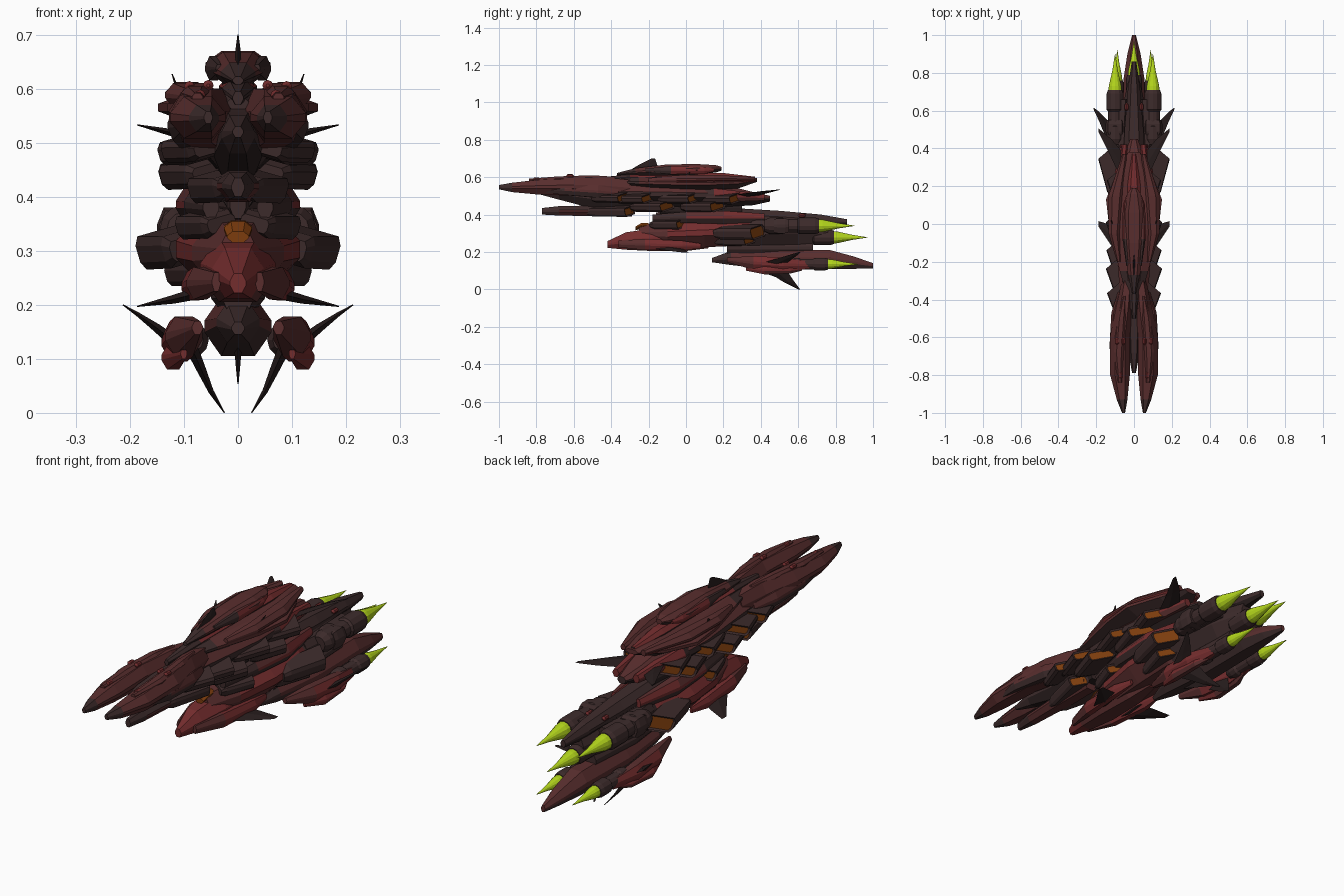
import bpy, bmesh, math
from mathutils import Vector


def material(name, rgb):
    m = bpy.data.materials.new(name)
    m.diffuse_color = (*rgb, 1)
    return m


MAROON = material("dark maroon", (0.1, 0.027, 0.027))
RED = material("armour red", (0.175, 0.026, 0.027))
GREY = material("brown grey", (0.046, 0.024, 0.024))
BLACK = material("near black", (0.022, 0.013, 0.013))
ORANGE = material("hangar orange", (0.2, 0.045, 0.004))
GREEN = material("exhaust green", (0.46, 0.68, 0.012))


def loft(name, rings, mats, rule=None, mirror=False, rear_inset=0):
    """Skin closed rings of points; optional mirrored copy across x = 0."""
    bm = bmesh.new()
    nose = []
    for s in ((1, -1) if mirror else (1,)):
        vs = [[bm.verts.new((s * p[0], p[1], p[2])) for p in r] for r in rings]
        n = len(vs[0])
        for i in range(len(vs) - 1):
            for j in range(n):
                k = (j + 1) % n
                f = bm.faces.new((vs[i][j], vs[i][k], vs[i + 1][k], vs[i + 1][j]))
                if i == 0:
                    nose.append(f)
        nose.append(bm.faces.new(vs[0]))
        end = bm.faces.new(vs[-1])
        if rear_inset:
            bmesh.ops.recalc_face_normals(bm, faces=bm.faces[:])
            bm.normal_update()
            bmesh.ops.inset_region(bm, faces=[end], thickness=rear_inset, depth=-0.006)
            end.material_index = 1
    bmesh.ops.recalc_face_normals(bm, faces=bm.faces[:])
    bm.normal_update()
    if rule:
        for f in bm.faces:
            f.material_index = rule(f)
        for f in nose:
            f.material_index = 3
    me = bpy.data.meshes.new(name)
    bm.to_mesh(me)
    bm.free()
    for m in mats:
        me.materials.append(m)
    ob = bpy.data.objects.new(name, me)
    bpy.context.collection.objects.link(ob)
    return ob


def section(y, x, z, w, h, ang=0.0, top=0.5, side=0.2):
    """Eight-sided armour cross-section, rolled by ang about y."""
    pts = [(w, side * h), (top * w, h), (-top * w, h), (-w, side * h),
           (-w, -side * h), (-top * w, -h), (top * w, -h), (w, -side * h)]
    c, s = math.cos(ang), math.sin(ang)
    return [(x + a * c - b * s, y, z + a * s + b * c) for a, b in pts]


def hull(name, secs, top=MAROON, side=RED, belly=GREY, nose=GREY, mirror=False, flat=0.5):
    # sections: y, centre x, half width, top z, bottom z
    rings = [section(y, x, (a + b) / 2, w, (a - b) / 2, 0, flat) for y, x, w, a, b in secs]
    loft(name, rings, [top, side, belly, nose],
         lambda f: 0 if f.normal.z > 0.5 else 2 if f.normal.z < -0.3 else 1, mirror)


def pod(name, y, x, z, w, h, length, ang=0.28):
    # slab flaring outwards to a slanted orange rear face
    rings = []
    for t, k, q, skew in ((1, .75, .6, .6), (.85, .9, .95, .6), (0, 1, 1, .85)):
        cx = x - .05 * t
        ring = section(0, cx, z, w * k, h * q, -ang, 0.82, 0.5)
        rings.append([(a, y - length * t - skew * (a - cx), c) for a, b, c in ring])
    loft(name, rings, [GREY, ORANGE], None, True, 0.008)


def lathe(name, x, z, prof, mat, mirror=True, n=12):
    rings = [[(x + r * math.cos(2 * math.pi * i / n), y, z + r * math.sin(2 * math.pi * i / n))
              for i in range(n)] for y, r in prof]
    loft(name, rings, [mat], None, mirror)


def blade(name, path, mat=BLACK, mirror=True):
    # path: x, y, z, chord, thickness ; diamond section
    rings = []
    for i, (x, y, z, c, t) in enumerate(path):
        a, b = path[max(i - 1, 0)], path[min(i + 1, len(path) - 1)]
        d = Vector((b[0] - a[0], b[2] - a[2])).normalized()
        nx, nz = -d.y * t, d.x * t
        rings.append([(x, y - c / 2, z), (x + nx, y, z + nz),
                      (x, y + c / 2, z), (x - nx, y, z - nz)])
    loft(name, rings, [mat], None, mirror)


# forward prongs with shoulder plates and turrets
hull("bow_prong", [(-1, .055, .008, .558, .535), (-.93, .063, .028, .57, .52),
     (-.8, .074, .052, .585, .508), (-.6, .075, .053, .598, .50),
     (-.43, .05, .042, .60, .485), (-.3, .035, .03, .585, .48)], MAROON, MAROON, MAROON, mirror=True)
hull("bow_shoulder_plate", [(-.84, .075, .01, .592, .575), (-.68, .08, .026, .604, .575),
     (-.5, .066, .022, .61, .58), (-.38, .05, .006, .602, .58)], MAROON, MAROON, nose=MAROON, mirror=True)
hull("bow_cheek", [(-.78, .1, .01, .545, .52), (-.65, .112, .018, .56, .505),
     (-.47, .095, .025, .555, .49), (-.36, .07, .015, .535, .49)], MAROON, MAROON, mirror=True)
for y, x, z in ((-.8, .07, .588), (-.62, .055, .606), (-.62, .09, .604), (.62, .04, .395)):
    lathe("turret", x, z, [(y - .02, .003), (y - .012, .01), (y + .012, .01), (y + .02, .003)], RED, n=8)

# lower centre prong and its neck
hull("bow_keel", [(-.77, 0, .012, .435, .40), (-.68, 0, .03, .445, .395), (-.42, 0, .045, .45, .39),
     (-.29, 0, .04, .455, .39)], GREY, MAROON, MAROON)
hull("bow_neck", [(-.79, 0, .01, .53, .51), (-.68, 0, .03, .55, .48), (-.45, 0, .045, .56, .42),
     (-.25, 0, .05, .57, .42)], GREY, GREY, BLACK)

# upper hull, deck armour and dorsal ridge
hull("upper_hull", [(-.6, 0, .03, .55, .47), (-.35, 0, .075, .57, .455), (0, 0, .105, .57, .44),
     (.2, 0, .09, .56, .44), (.36, 0, .055, .52, .45), (.45, 0, .02, .5, .47)], MAROON, GREY, BLACK)
hull("deck_armour", [(-.45, 0, .02, .585, .56), (-.25, 0, .075, .60, .54), (-.03, 0, .13, .60, .53),
     (.13, 0, .148, .60, .53), (.28, 0, .09, .60, .54), (.38, 0, .03, .595, .575)], MAROON, MAROON)
hull("deck_side_plate", [(-.2, .08, .01, .595, .57), (-.05, .105, .03, .61, .565),
     (.15, .095, .04, .612, .565), (.37, .05, .012, .6, .575)], MAROON, MAROON, RED, MAROON, mirror=True)
hull("dorsal_ridge", [(-.5, 0, .01, .595, .57), (-.3, 0, .03, .615, .58), (.2, 0, .035, .622, .58),
     (.37, 0, .012, .602, .58)], RED, GREY)
hull("deck_underside", [(.0, .05, .02, .54, .48), (.15, .07, .035, .54, .465),
     (.42, .05, .015, .51, .475)], RED, RED, MAROON, mirror=True)

# command tower with fin
hull("command_tower", [(-.37, 0, .01, .622, .608), (-.27, 0, .032, .648, .606), (-.1, 0, .055, .668, .61),
     (.06, 0, .06, .67, .615), (.16, 0, .035, .664, .625), (.19, 0, .015, .655, .635)], MAROON, MAROON)
hull("tower_wing", [(-.22, .035, .006, .645, .63), (-.08, .045, .016, .66, .615),
     (.1, .043, .016, .655, .618), (.15, .035, .006, .645, .63)], MAROON, RED, RED, mirror=True)
hull("tower_stem", [(-.2, 0, .015, .63, .59), (-.05, 0, .03, .63, .59), (.12, 0, .02, .63, .59)], GREY, GREY, GREY)
blade("tower_fin", [(0, -.22, .64, .15, .007), (0, -.2, .67, .09, .005), (0, -.175, .70, .02, .001)], mirror=False)

# rows of hangar pods, orange at the rear
for y, x, z, w, h, ln in ((-.33, .1, .492, .042, .021, .16), (-.2, .105, .488, .043, .021, .17),
                          (-.1, .1, .446, .045, .024, .18), (.05, .102, .49, .046, .022, .18),
                          (.17, .1, .447, .046, .025, .18), (.27, .098, .487, .045, .023, .17),
                          (-.3, .06, .418, .032, .024, .22)):
    pod("upper_hangar_pod", y, x, z, w, h, ln)
pod("lower_hangar_pod", .385, .142, .306, .045, .032, .22)
pod("lower_small_pod", .34, .102, .262, .033, .021, .18)
pod("lower_bow_pod", -.02, .08, .35, .035, .022, .16)

# lower hull, bow beak and tail spine
hull("lower_hull", [(-.25, 0, .035, .34, .25), (-.1, 0, .085, .365, .225), (.1, 0, .115, .38, .225),
     (.3, 0, .11, .385, .235), (.45, 0, .05, .38, .24)], RED, RED, MAROON, MAROON)
hull("engine_block", [(.2, 0, .06, .38, .23), (.35, 0, .1, .388, .235), (.6, 0, .065, .385, .24),
     (.76, 0, .03, .36, .25)], GREY, GREY, GREY)
hull("lower_beak", [(-.42, 0, .015, .258, .222), (-.32, 0, .048, .305, .212), (-.18, 0, .07, .325, .205),
     (.0, 0, .06, .32, .205), (.12, 0, .03, .3, .22)], RED, RED, MAROON, RED)
hull("beak_side_plate", [(-.36, .04, .008, .26, .225), (-.22, .07, .025, .27, .21),
     (-.02, .085, .02, .26, .208), (.08, .08, .006, .245, .22)], RED, RED, RED, MAROON, mirror=True)
hull("tail_spine", [(-.16, 0, .015, .41, .36), (-.05, 0, .045, .435, .35), (.25, 0, .06, .435, .35),
     (.5, 0, .05, .42, .34), (.72, 0, .032, .4, .335), (.86, 0, .012, .375, .345)], GREY, GREY, BLACK)
hull("lower_shoulder", [(-.18, .05, .015, .40, .36), (.0, .07, .03, .415, .355), (.2, .08, .035, .42, .35),
     (.42, .06, .012, .405, .36)], MAROON, RED, mirror=True)
hull("neck_core", [(-.14, 0, .04, .47, .38), (.05, 0, .055, .47, .38), (.3, 0, .045, .47, .38)],
     BLACK, BLACK, BLACK, BLACK)
hull("beak_window", [(-.27, 0, .02, .336, .315), (-.24, 0, .026, .354, .325), (-.2, 0, .026, .356, .33)],
     ORANGE, ORANGE, ORANGE, ORANGE)

# stern hull with side armour and connecting pylon
hull("stern_hull", [(.14, 0, .012, .168, .145), (.24, 0, .04, .205, .13), (.48, 0, .062, .215, .105),
     (.77, 0, .055, .21, .108), (.9, 0, .035, .175, .11), (1, 0, .01, .14, .112)], MAROON, MAROON)
hull("stern_side_armour", [(.22, .075, .01, .17, .145), (.36, .1, .034, .178, .105),
     (.52, .11, .032, .17, .095), (.66, .1, .012, .15, .11)], MAROON, RED, RED, MAROON, mirror=True)
hull("stern_lower_plate", [(.32, .1, .006, .12, .1), (.42, .12, .022, .125, .08),
     (.56, .115, .018, .12, .085), (.62, .1, .006, .12, .1)], RED, RED, MAROON, RED, mirror=True)
hull("stern_pylon", [(.22, 0, .03, .26, .18), (.4, 0, .05, .26, .18), (.68, 0, .035, .26, .18)], GREY, GREY, GREY)


# engines and exhaust plumes
def engine(name, x, z, r, y0, y1, tip, mirror):
    m = (y0 + y1) / 2
    prof = [(y0, r * .7), (y0 + .03, r), (m - .05, r), (m - .04, r * .82), (m + .03, r * .82),
            (m + .04, r), (y1 - .02, r), (y1, r * .85)]
    lathe(name + "_engine", x, z, prof, GREY, mirror)
    lathe(name + "_plume", x, z, [(y1 - .005, r * .78), (y1 + .02, r * .74),
          (y1 + (tip - y1) * .55, r * .32), (tip, .0008)], GREEN, mirror)


engine("upper", .1, .34, .045, .42, .71, .9, True)
engine("centre", 0, .278, .042, .5, .79, .97, False)
engine("stern", .088, .135, .034, .54, .76, .92, True)
hull("engine_mount", [(.35, .06, .03, .37, .3), (.5, .07, .035, .37, .3), (.66, .06, .03, .37, .31)],
     GREY, GREY, mirror=True)
hull("engine_collar", [(.47, .1, .046, .374, .305), (.49, .1, .05, .38, .3), (.53, .1, .05, .38, .3),
     (.55, .1, .046, .374, .305)], GREY, GREY, mirror=True, flat=.75)

# swept blades
blade("stern_upper_blade", [(.11, .44, .125, .16, .012), (.15, .51, .157, .1, .008),
      (.185, .57, .182, .05, .004), (.213, .61, .2, .01, .001)])
blade("stern_lower_blade", [(.09, .45, .13, .15, .012), (.07, .5, .085, .1, .009),
      (.05, .55, .04, .06, .005), (.025, .605, 0, .01, .001)])
blade("upper_blade", [(.06, .3, .5, .16, .01), (.12, .4, .518, .1, .007), (.187, .495, .533, .02, .001)])
blade("beak_blade", [(.06, -.12, .225, .18, .012), (.12, -.06, .21, .11, .008), (.187, .0, .197, .03, .001)])
blade("deck_spike", [(.105, -.02, .58, .05, .005), (.113, 0, .602, .03, .003), (.122, .02, .627, .006, .001)])
blade("keel_blade", [(0, .4, .12, .14, .007), (0, .46, .085, .07, .004), (0, .52, .053, .01, .001)], mirror=False)
